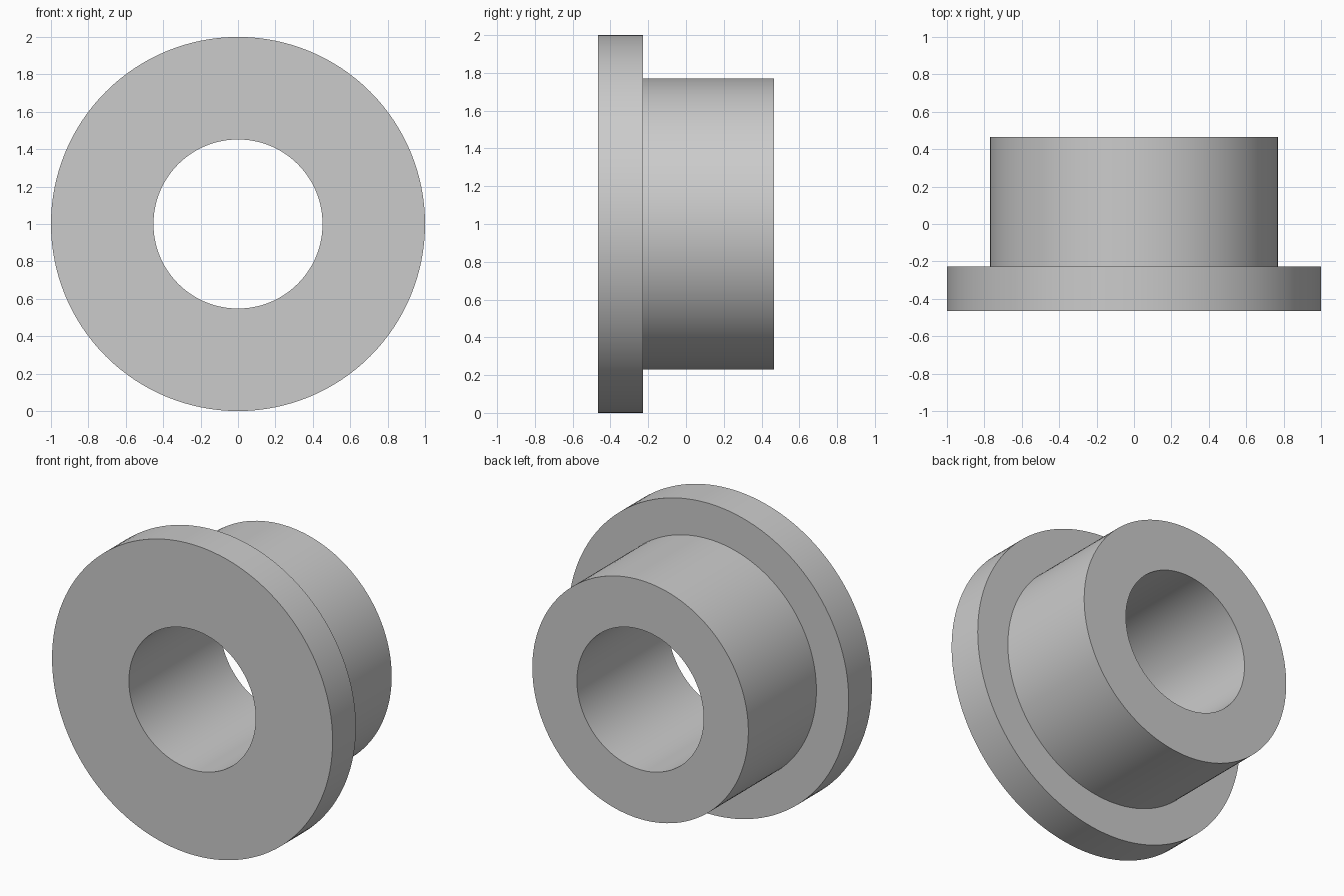
import bpy
import bmesh
import math

# Remove the default cube
cube = bpy.data.objects.get("Cube")
if cube:
    bpy.data.objects.remove(cube, do_unlink=True)

SEGMENTS = 128
BORE, BARREL, FLANGE = 0.452, 0.77, 1.0
FRONT, STEP, BACK = -0.465, -0.228, 0.465

# Plain grey material
grey = bpy.data.materials.new("plain grey")
grey.use_nodes = True
colour = (0.6, 0.6, 0.6, 1.0)
grey.diffuse_color = colour
grey.node_tree.nodes["Principled BSDF"].inputs["Base Color"].default_value = colour

# Closed cross-section (radius, y) of the flanged bushing
profile = [(BORE, FRONT), (FLANGE, FRONT), (FLANGE, STEP),
           (BARREL, STEP), (BARREL, BACK), (BORE, BACK)]

# Lathe the section around the y axis
bm = bmesh.new()
rings = []
for i in range(SEGMENTS):
    a = math.tau * i / SEGMENTS
    rings.append([bm.verts.new((r * math.cos(a), y, 1 + r * math.sin(a)))
                  for r, y in profile])
for i, ring in enumerate(rings):
    following = rings[(i + 1) % SEGMENTS]
    for j in range(len(profile)):
        k = (j + 1) % len(profile)
        bm.faces.new((ring[j], ring[k], following[k], following[j]))
bmesh.ops.recalc_face_normals(bm, faces=bm.faces)

mesh = bpy.data.meshes.new("flanged_bushing")
bm.to_mesh(mesh)
bm.free()
mesh.materials.append(grey)
bushing = bpy.data.objects.new("flanged_bushing", mesh)
bpy.context.collection.objects.link(bushing)

# Smooth round walls, crisp rims
bpy.ops.object.select_all(action="DESELECT")
bushing.select_set(True)
bpy.context.view_layer.objects.active = bushing
bpy.ops.object.shade_smooth_by_angle(angle=math.radians(30))
